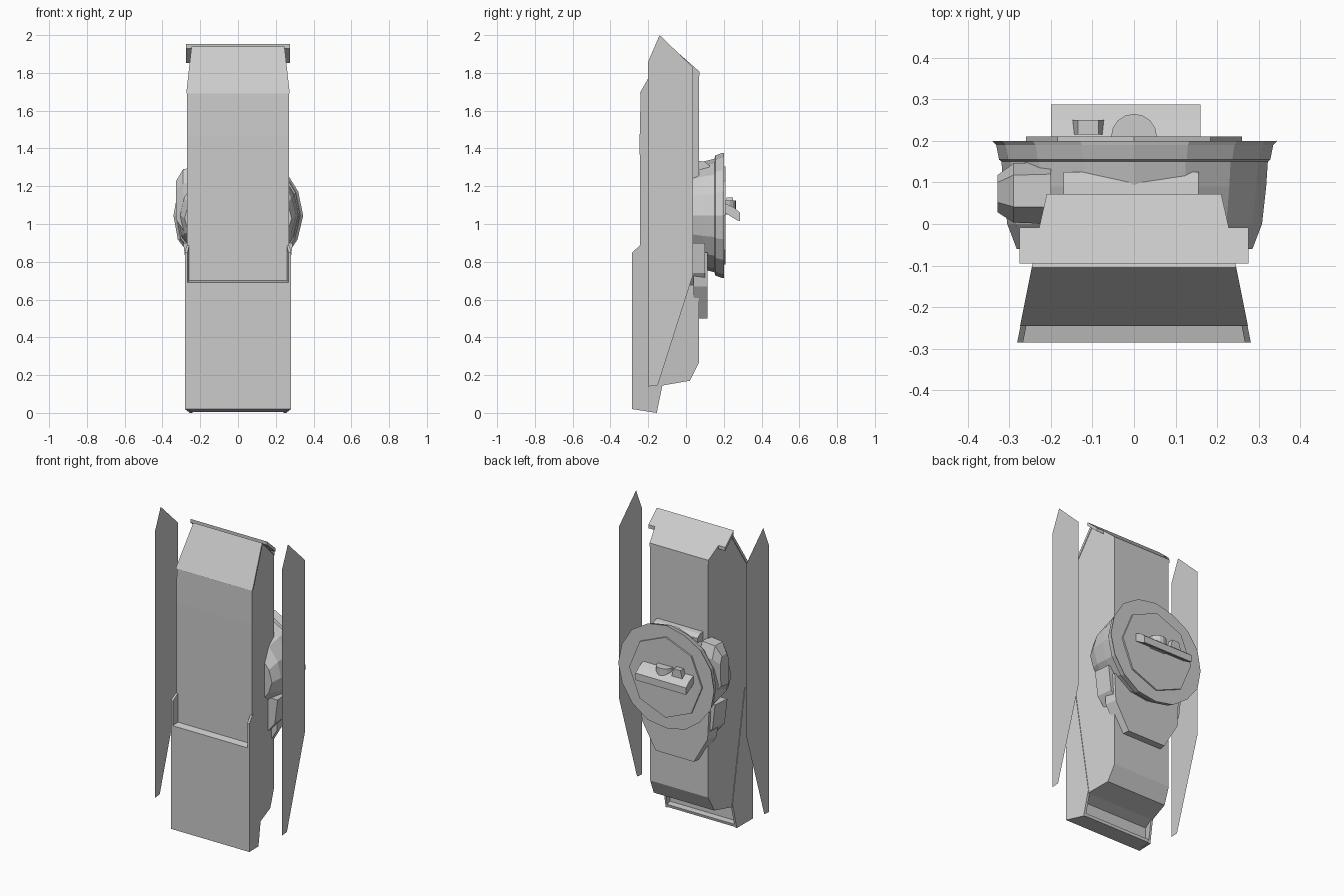
import bpy, math

if "Cube" in bpy.data.objects:
    bpy.data.objects.remove(bpy.data.objects["Cube"])

def make(name, verts, faces):
    me = bpy.data.meshes.new(name)
    me.from_pydata(verts, [], faces)
    me.validate()
    ob = bpy.data.objects.new(name, me)
    bpy.context.collection.objects.link(ob)
    return ob

def loft(name, rings):
    """Skin a list of equal-length closed rings and cap both ends."""
    n = len(rings[0])
    verts = [p for r in rings for p in r]
    faces = [list(range(n))[::-1], list(range(len(verts) - n, len(verts)))]
    for k in range(len(rings) - 1):
        for i in range(n):
            j = (i + 1) % n
            faces.append((k * n + i, k * n + j, (k + 1) * n + j, (k + 1) * n + i))
    return make(name, verts, faces)

def half_width(y):
    """The cabinet is wider at the front than at the back."""
    return 0.21 + 0.2 * (0.07 - y)

def tapered(name, prof, inset=0.0):
    """Side profile (y, z) spanning the tapered cabinet width."""
    return loft(name, [[(s * (half_width(y) - inset), y, z) for y, z in prof] for s in (-1, 1)])

def bar(name, prof, x0, x1):
    """Side profile (y, z) extruded along x."""
    return loft(name, [[(x, y, z) for y, z in prof] for x in (x0, x1)])

# Main cabinet with sloped top and chamfered underside
tapered("cabinet", [(-0.243, 0.1), (-0.245, 1.47), (-0.24, 1.69), (-0.10, 1.935), (0.07, 1.79),
                    (0.07, 0.27), (0.02, 0.17), (-0.125, 0.145)], 0.003)

# Front slope panel, slightly proud of the cabinet
tapered("front_slope", [(-0.246, 1.69), (-0.105, 1.94), (-0.095, 1.93), (-0.23, 1.69)], -0.001)

# Lower front skirt, floor plate and side cheeks
tapered("lower_skirt", [(-0.285, 0.02), (-0.285, 0.69), (-0.243, 0.70), (-0.19, 0.15), (-0.19, 0.015)], 0.004)
tapered("base_plate", [(-0.285, 0.02), (-0.285, 0.035), (-0.151, 0.022), (-0.155, 0.004)], 0.004)
cheek = [(-0.285, 0.02), (-0.285, 0.85), (-0.245, 0.885), (-0.22, 0.885), (-0.12, 0.16),
         (-0.125, 0.145), (-0.155, 0.0)]
for side, s in (("left", -1), ("right", 1)):
    loft(f"skirt_cheek_{side}", [[(s * (half_width(y) - d), y, z) for y, z in cheek]
                                 for d in (0.0, 0.014)])

# Notched roof slab overhanging the sides
roof = [(-0.275, -0.095), (0.275, -0.095), (0.275, -0.008), (0.228, -0.008), (0.21, 0.072),
        (-0.21, 0.072), (-0.228, -0.008), (-0.275, -0.008)]
loft("roof_slab", [[(x, y, 1.945 - 0.88 * (y + 0.095) + t) for x, y in roof] for t in (-0.015, 0.008)])

# Free-standing thin side fins
fin = [(-0.2, 0.14), (-0.2, 1.86), (-0.14, 2.0), (0.037, 1.83), (0.037, 0.73), (-0.15, 0.145)]
for side, s in (("left", -1), ("right", 1)):
    make(f"side_fin_{side}", [(s * 0.455, y, z) for y, z in fin], [list(range(len(fin)))])

# Round faceted housing on the back
wobble = [1.0, 1.0, 1.02, 1.01, 1.0, 0.98, 1.0, 1.0, 0.99, 1.0, 0.98, 1.0, 1.0, 1.02, 1.0, 0.99]

def ring(y, rx, rz, zc=1.045):
    n = len(wobble)
    return [(rx * w * math.cos(2 * math.pi * i / n), y, zc + rz * w * math.sin(2 * math.pi * i / n))
            for i, w in enumerate(wobble)]

loft("rear_housing", [ring(-0.06, 0.285, 0.20, 1.03), ring(0.0, 0.308, 0.25), ring(0.09, 0.318, 0.285),
                      ring(0.15, 0.322, 0.30), ring(0.155, 0.328, 0.318), ring(0.19, 0.335, 0.33),
                      ring(0.2, 0.345, 0.332)])

# Octagonal cover plate
loft("cover_plate", [[(0.26 * math.cos(i * math.pi / 4), y, 1.045 + 0.26 * math.sin(i * math.pi / 4))
                      for i in range(8)] for y in (0.195, 0.21)])

# Chin below the housing, in two steps
def chin(name, half, y0, y1, shrink):
    pts = half + [(-x, z) for x, z in half[::-1]]
    loft(name, [[(x * k, y, z) for x, z in pts] for y, k in ((y0, 1.0), (y1, shrink))])

chin("chin_lower", [(0.26, 0.85), (0.25, 0.67), (0.145, 0.50)], 0.04, 0.115, 0.94)
chin("chin_upper", [(0.29, 0.90), (0.27, 0.74), (0.17, 0.62)], -0.01, 0.10, 0.96)

# Side pod and top ridge of the housing
pod = [(0.0, 0.96), (0.0, 1.22), (0.04, 1.30), (0.12, 1.30), (0.15, 1.22), (0.14, 0.98)]
loft("side_pod", [[(x, 0.07 + (y - 0.07) * k, 1.12 + (z - 1.12) * k) for y, z in pod]
                  for x, k in ((-0.20, 1.0), (-0.29, 0.95), (-0.328, 0.6))])
bar("top_ridge", [(0.06, 1.2), (0.06, 1.335), (0.10, 1.33), (0.125, 1.31), (0.125, 1.2)], -0.17, 0.155)

# Handle bar on the cover with knob and wedge
bar("handle_bar", [(0.205, 1.06), (0.205, 1.11), (0.25, 1.09), (0.287, 1.06), (0.287, 1.015), (0.27, 1.02)],
    -0.2, 0.16)
loft("handle_knob", [[(0.055 * math.cos(i * math.pi / 8), 0.21 + 0.055 * math.sin(i * math.pi / 8), z)
                      for i in range(9)] for z in (1.05, 1.125)])
loft("handle_wedge", [[(-0.11 + sx * r, y, z) for sx, y in ((-1, 0.215), (1, 0.215), (1, 0.25), (-1, 0.25))]
                      for r, z in ((0.045, 1.06), (0.025, 1.14))])

# Consistent outward normals on the solid parts
import bmesh
for ob in bpy.context.collection.objects:
    bm = bmesh.new()
    bm.from_mesh(ob.data)
    bmesh.ops.recalc_face_normals(bm, faces=bm.faces)
    bm.to_mesh(ob.data)
    bm.free()
